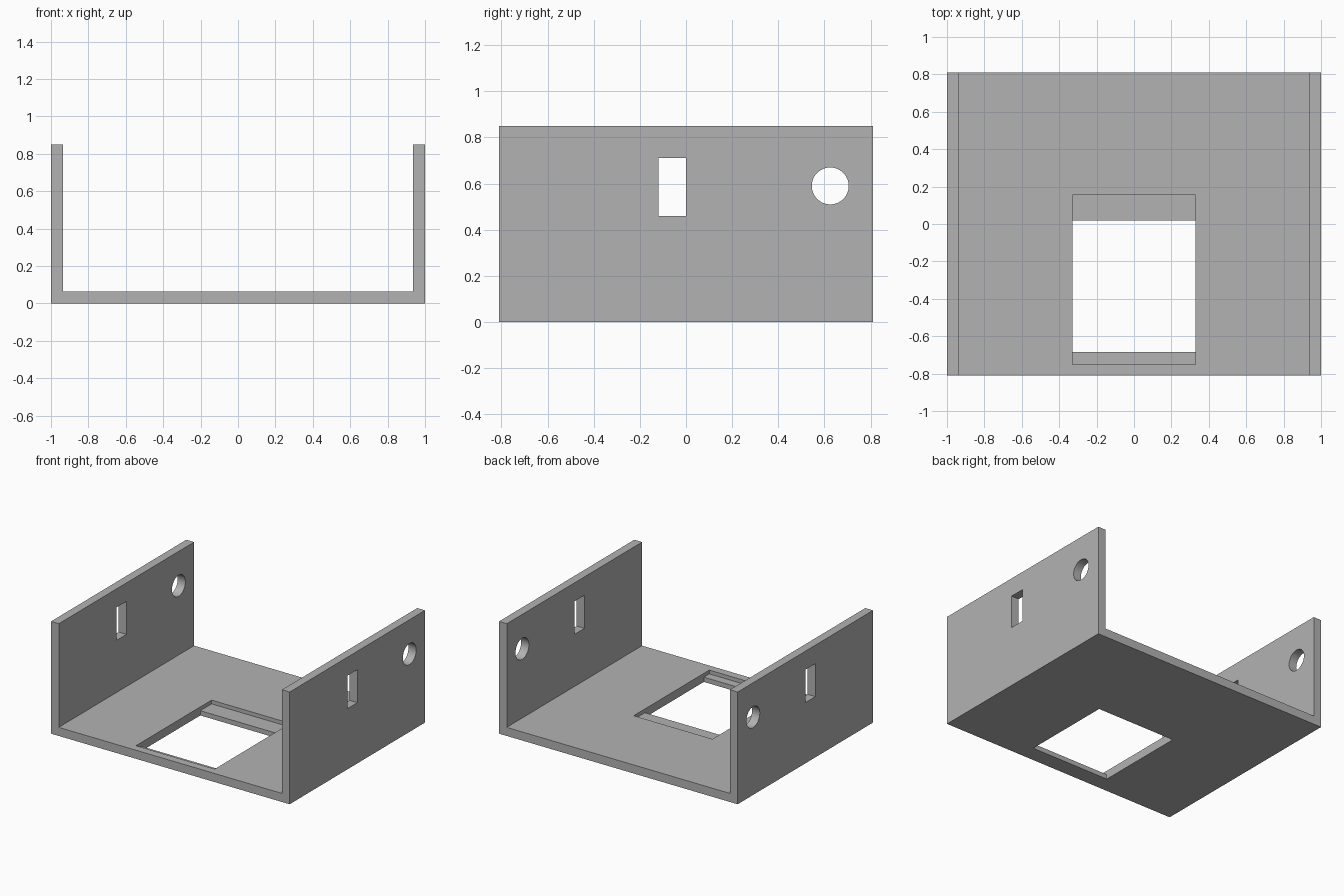
import bpy, bmesh
from mathutils import Matrix, Vector

default = bpy.data.objects.get("Cube")
if default:
    bpy.data.objects.remove(default, do_unlink=True)

HALF_X, HALF_Y, HEIGHT, WALL = 1.0, 0.81, 0.85, 0.065

grey = bpy.data.materials.new("plain grey")
grey.use_nodes = True
colour = (0.45, 0.45, 0.45, 1)
grey.diffuse_color = colour
grey.node_tree.nodes["Principled BSDF"].inputs["Base Color"].default_value = colour


def add_object(name, bm):
    bmesh.ops.recalc_face_normals(bm, faces=bm.faces)
    mesh = bpy.data.meshes.new(name)
    bm.to_mesh(mesh)
    bm.free()
    mesh.materials.append(grey)
    obj = bpy.data.objects.new(name, mesh)
    bpy.context.collection.objects.link(obj)
    return obj


def box_cutter(name, low, high):
    low, high = Vector(low), Vector(high)
    bm = bmesh.new()
    bmesh.ops.create_cube(bm, size=1, matrix=Matrix.Translation((low + high) / 2)
                          @ Matrix.Diagonal((*(high - low), 1)))
    return add_object(name, bm)


def round_cutter(name, y, z, radius):
    bm = bmesh.new()
    bmesh.ops.create_cone(bm, cap_ends=True, segments=48, radius1=radius,
                          radius2=radius, depth=3,
                          matrix=Matrix.Translation((0, y, z))
                          @ Matrix.Rotation(1.5707963, 4, "Y"))
    return add_object(name, bm)


# U-shaped tray: profile extruded from front to back
inner = HALF_X - WALL
half_profile = [(HALF_X, 0), (HALF_X, HEIGHT), (inner, HEIGHT), (inner, WALL)]
profile = half_profile + [(-x, z) for x, z in reversed(half_profile)]
bm = bmesh.new()
face = bm.faces.new([bm.verts.new((x, -HALF_Y, z)) for x, z in profile])
extruded = bmesh.ops.extrude_face_region(bm, geom=[face], use_keep_orig=True)
bmesh.ops.translate(bm, vec=(0, 2 * HALF_Y, 0),
                    verts=[g for g in extruded["geom"] if isinstance(g, bmesh.types.BMVert)])
tray = add_object("open_tray", bm)

# Stepped floor window, then the slot and round hole through both walls
cutters = [
    box_cutter("window_recess", (-0.33, -0.75, 0.036), (0.33, 0.155, 0.2)),
    box_cutter("window_opening", (-0.33, -0.685, -0.1), (0.33, 0.02, 0.2)),
    box_cutter("wall_slot", (-1.5, -0.12, 0.46), (1.5, 0, 0.71)),
    round_cutter("wall_hole", 0.625, 0.59, 0.08),
]
bpy.ops.object.select_all(action="DESELECT")
bpy.context.view_layer.objects.active = tray
tray.select_set(True)
for cutter in cutters:
    cutter.hide_render = True
    cut = tray.modifiers.new(cutter.name, "BOOLEAN")
    cut.operation = "DIFFERENCE"
    cut.solver = "EXACT"
    cut.object = cutter
    bpy.ops.object.modifier_apply(modifier=cut.name)
    bpy.data.objects.remove(cutter, do_unlink=True)

bpy.ops.object.shade_smooth_by_angle(angle=0.5)
